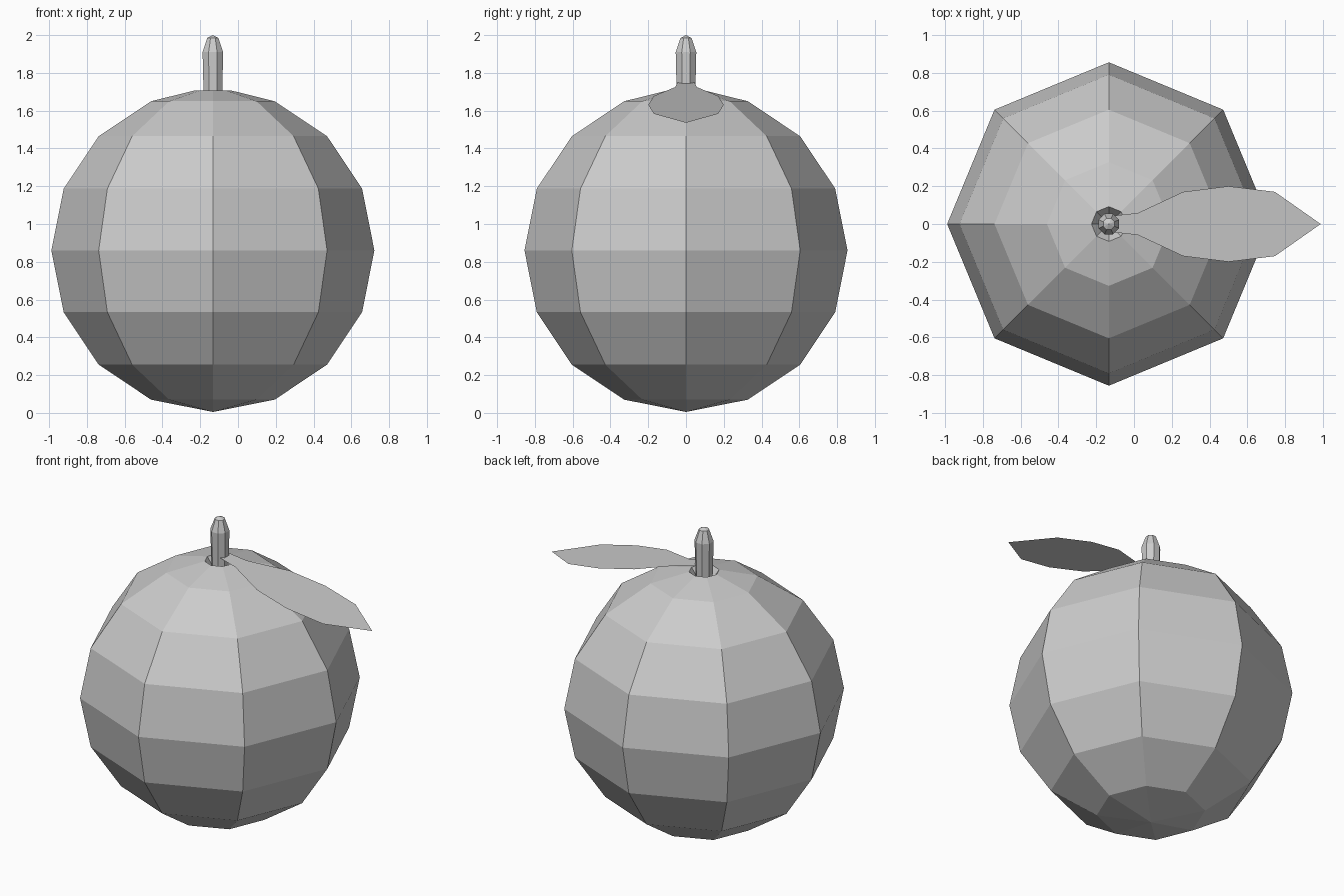
import bpy, bmesh, math

cube = bpy.data.objects.get("Cube")
if cube:
    bpy.data.objects.remove(cube, do_unlink=True)

AXIS_X = -0.133
SIDES = 8

grey = bpy.data.materials.new("plain grey")
grey.use_nodes = True
colour = (0.6, 0.6, 0.6, 1)
grey.diffuse_color = colour
grey.node_tree.nodes["Principled BSDF"].inputs["Base Color"].default_value = colour


def finish(name, bm):
    bmesh.ops.recalc_face_normals(bm, faces=bm.faces)
    mesh = bpy.data.meshes.new(name)
    bm.to_mesh(mesh)
    bm.free()
    mesh.materials.append(grey)
    obj = bpy.data.objects.new(name, mesh)
    bpy.context.collection.objects.link(obj)
    return obj


def lathe(name, profile, turn=0.0):
    """Faceted turned solid; a zero radius makes a pole."""
    bm = bmesh.new()
    rings = []
    for r, z in profile:
        count = SIDES if r else 1
        angles = [turn + math.tau * i / SIDES for i in range(count)]
        rings.append([bm.verts.new((AXIS_X + r * math.cos(a), r * math.sin(a), z)) for a in angles])
    for low, high in zip(rings, rings[1:]):
        for i in range(SIDES):
            j = (i + 1) % SIDES
            corners = [low[i % len(low)], low[j % len(low)], high[j % len(high)], high[i % len(high)]]
            bm.faces.new(list(dict.fromkeys(corners)))
    return finish(name, bm)


# Fruit: coarse sphere with a small dimple around the stem
R, MID = 0.855, 0.86
sphere = [(R * math.sin(math.pi * k / 8), MID - R * math.cos(math.pi * k / 8)) for k in range(1, 8)]
lathe("fruit_body", [(0, MID - R)] + sphere + [(0.092, 1.708), (0.055, 1.655), (0, 1.655)])

# Stem: tapered top with a low cap
lathe("stem", [(0, 1.64), (0.052, 1.64), (0.059, 1.91), (0.032, 1.985), (0, 2.0)], math.pi / SIDES)

# Leaf: one flat sloping blade, given as x and half width
outline = [(-0.1, 0.045), (0.02, 0.058), (0.26, 0.17), (0.5, 0.2), (0.745, 0.17), (0.987, 0)]


def leaf_point(x, y):
    return (x, y, 1.748 - 0.195 * (x + 0.1))


bm = bmesh.new()
right = [bm.verts.new(leaf_point(x, -w)) for x, w in outline]
left = [bm.verts.new(leaf_point(x, w)) for x, w in outline[-2::-1]]
bm.faces.new(right + left)
finish("leaf", bm)
